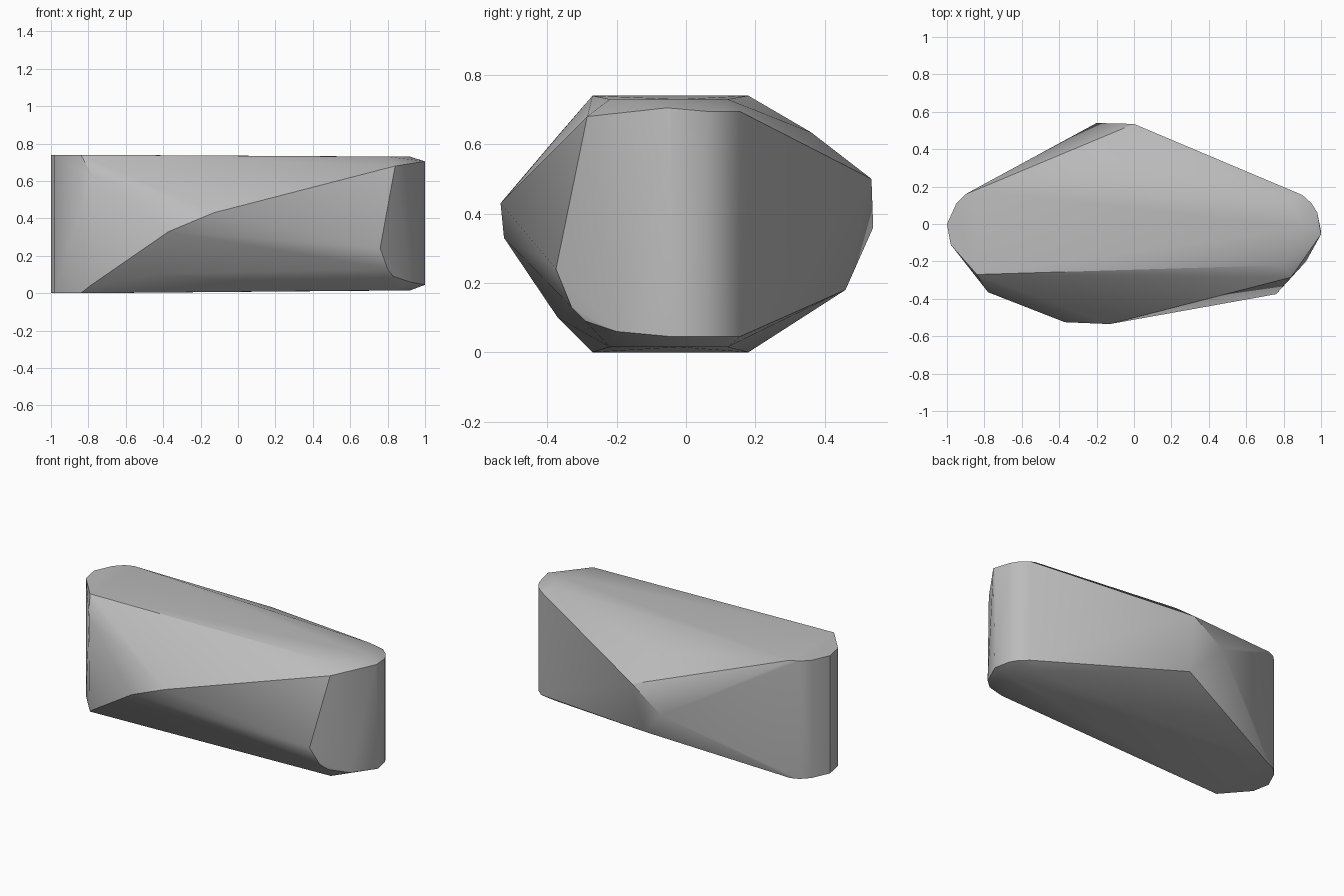
import bpy
import bmesh
import math

default_cube = bpy.data.objects.get("Cube")
if default_cube:
    bpy.data.objects.remove(default_cube, do_unlink=True)


def make_material(name, colour):
    material = bpy.data.materials.new(name)
    material.use_nodes = True
    material.diffuse_color = colour
    shader = material.node_tree.nodes["Principled BSDF"]
    shader.inputs["Base Color"].default_value = colour
    shader.inputs["Roughness"].default_value = 0.8
    return material


def extrude_outline(outline, bottom, top):
    """Repeat a plan outline at a lower and an upper height."""
    return [(x, y, z) for x, y in outline for z in (bottom, top)]


def convex_solid(name, points, material, smooth_angle):
    """Wrap a set of corner points into one faceted solid."""
    mesh = bpy.data.meshes.new(name)
    solid = bmesh.new()
    for point in points:
        solid.verts.new(point)
    hull = bmesh.ops.convex_hull(solid, input=solid.verts)
    loose = {item for key in ("geom_interior", "geom_unused")
             for item in hull[key] if isinstance(item, bmesh.types.BMVert)}
    bmesh.ops.delete(solid, geom=list(loose), context="VERTS")
    bmesh.ops.recalc_face_normals(solid, faces=solid.faces)
    solid.to_mesh(mesh)
    solid.free()
    mesh.materials.append(material)
    body = bpy.data.objects.new(name, mesh)
    bpy.context.collection.objects.link(body)
    bpy.context.view_layer.objects.active = body
    body.select_set(True)
    bpy.ops.object.shade_smooth_by_angle(angle=math.radians(smooth_angle))
    return body


# Rounded upright end
rounded_end = extrude_outline(
    [(-0.84, -0.27), (-0.98, -0.11), (-1, 0), (-0.95, 0.11), (-0.9, 0.16), (-0.85, 0.18)],
    bottom=0, top=0.74)

# Opposite end: flat caps, then a slightly lower chamfered rim
end_caps = extrude_outline([(0.8, -0.22), (0.92, -0.02), (0.83, 0.12)], bottom=0.015, top=0.73)
chamfered_rim = extrude_outline([(1, -0.04), (0.98, 0.06), (0.95, 0.11), (0.9, 0.155)],
                                bottom=0.045, top=0.695)
front_corner = [(0.84, -0.285, 0.68), (1, -0.055, 0.705), (0.92, -0.2, 0.06),
                (0.83, -0.29, 0.09), (0.8, -0.33, 0.13), (0.76, -0.375, 0.24)]

# Off-centre peaks on the front and back
front_peak = [(-0.78, -0.365, 0.63), (-0.13, -0.535, 0.43), (-0.37, -0.525, 0.33),
              (-0.46, -0.37, 0.1), (-0.79, -0.31, 0.04)]
back_peak = [(-0.2, 0.54, 0.36), (0, 0.535, 0.5), (-0.03, 0.46, 0.18), (-0.01, 0.36, 0.635)]

stone_grey = make_material("stone grey", (0.5, 0.5, 0.5, 1))
convex_solid("faceted_stone",
             rounded_end + end_caps + chamfered_rim + front_corner + front_peak + back_peak,
             stone_grey, smooth_angle=30)
